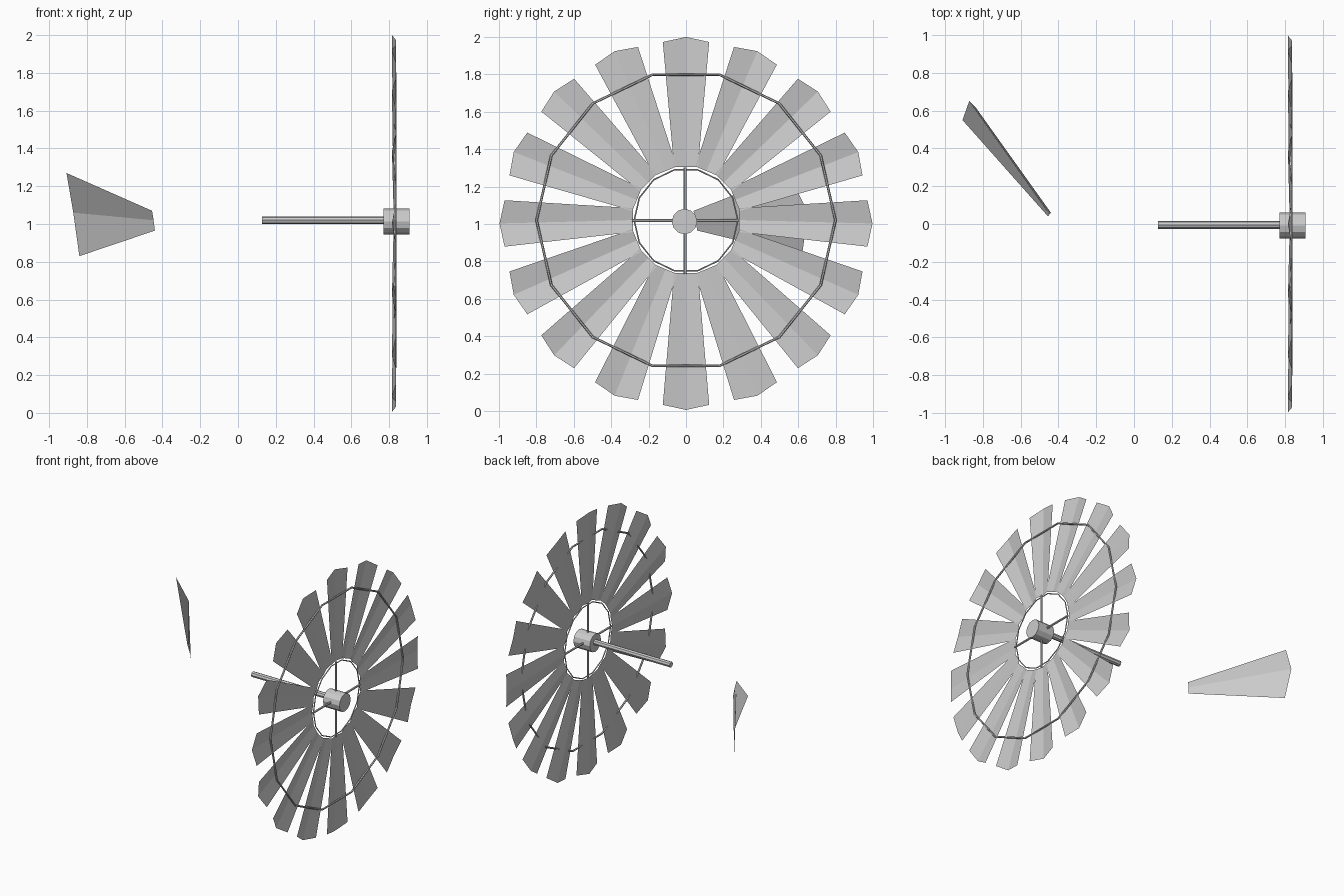
import bpy
from math import pi, cos, sin
from mathutils import Matrix, Vector

if "Cube" in bpy.data.objects:
    bpy.data.objects.remove(bpy.data.objects["Cube"])

CY, CZ = -0.005, 1.018      # axle position
BZ = 1.003                  # centre of the blade circle


def make(name, verts, faces):
    me = bpy.data.meshes.new(name)
    me.from_pydata([tuple(v) for v in verts], [], faces)
    me.update()
    ob = bpy.data.objects.new(name, me)
    bpy.context.collection.objects.link(ob)
    return ob


def rod(name, a, b, r, sides):
    a, b = Vector(a), Vector(b)
    bpy.ops.mesh.primitive_cylinder_add(vertices=sides, radius=r, depth=(b - a).length,
                                        location=(a + b) / 2)
    ob = bpy.context.object
    ob.rotation_euler = (b - a).to_track_quat('Z', 'Y').to_euler()
    ob.name = name
    return ob


def ring(name, r, thick, sides, x):
    bpy.ops.mesh.primitive_torus_add(major_segments=sides, minor_segments=6,
                                     major_radius=r, minor_radius=thick,
                                     location=(x, 0, CZ + 0.002), rotation=(pi / 2, 0, pi / 2))
    bpy.context.object.name = name


# Folded wheel blades: (x, offset across, radius), creased along the middle
root_r, tip_r = 0.284, 0.997
section = [(0.834, -0.064, root_r), (0.822, 0, root_r), (0.834, 0.064, root_r),
           (0.837, -0.124, 0.97), (0.815, 0, tip_r), (0.837, 0.124, 0.97)]
for i in range(16):
    turn = Matrix.Rotation(2 * pi * i / 16, 3, 'X')
    verts = []
    for k, p in enumerate(section):
        zc = CZ + 0.003 if k < 3 else BZ
        verts.append(turn @ Vector(p) + Vector((0, 0, zc)))
    make(f"wheel_blade_{i + 1}", verts, [(0, 1, 4, 3), (1, 2, 5, 4)])

# Wire hoops tying the blades together
ring("outer_hoop", 0.799, 0.007, 14, 0.833)
ring("inner_hoop", 0.277, 0.004, 14, 0.83)

# Four spokes from the hub to the blade roots
for i in range(4):
    a = i * pi / 2
    rod(f"spoke_{i + 1}", (0.83, CY, CZ),
        (0.83, CY + 0.285 * cos(a), CZ + 0.285 * sin(a)), 0.008, 6)

# Hub and shaft
rod("hub", (0.77, CY - 0.003, CZ - 0.005), (0.908, CY - 0.003, CZ - 0.005), 0.068, 12)
rod("shaft", (0.128, CY, CZ + 0.002), (0.78, CY, CZ + 0.002), 0.021, 8)

# Tail vane, a wider folded sheet turned away from the axle
make("tail_vane",
     [(-0.455, 0.04, 1.07), (-0.447, 0.052, 1.02), (-0.44, 0.06, 0.965),
      (-0.908, 0.55, 1.27), (-0.872, 0.652, 1.06), (-0.84, 0.62, 0.83)],
     [(0, 1, 4, 3), (1, 2, 5, 4)])
